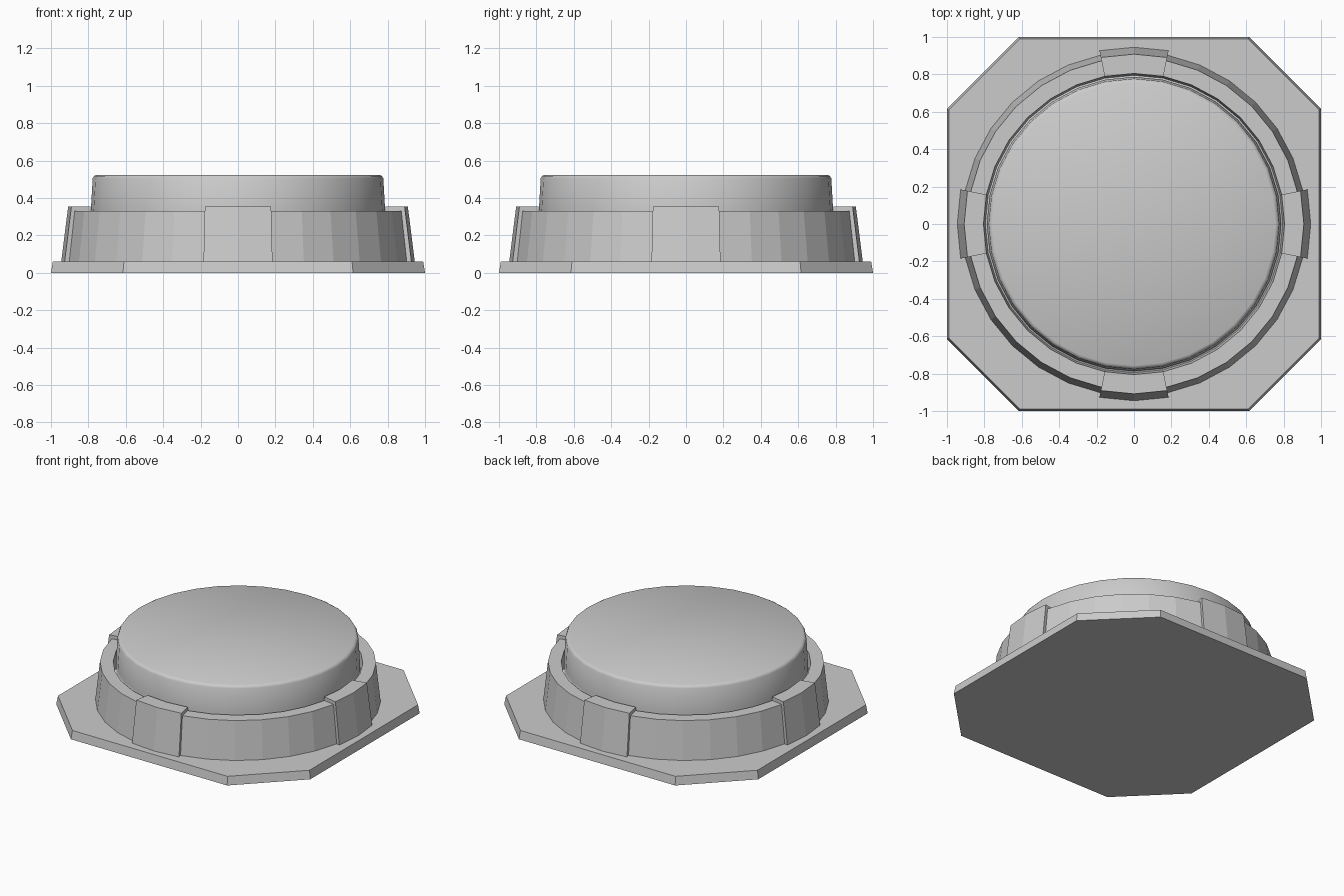
import bpy, bmesh
from math import sin, cos, radians

if "Cube" in bpy.data.objects:
    bpy.data.objects.remove(bpy.data.objects["Cube"])

SIDES = 32
STEP = 360 / SIDES


def finish(name, bm, smooth=False):
    bmesh.ops.remove_doubles(bm, verts=bm.verts, dist=1e-5)
    bmesh.ops.recalc_face_normals(bm, faces=bm.faces)
    mesh = bpy.data.meshes.new(name)
    bm.to_mesh(mesh)
    bm.free()
    for p in mesh.polygons:
        p.use_smooth = smooth
    ob = bpy.data.objects.new(name, mesh)
    bpy.context.collection.objects.link(ob)
    return ob


def loft(bm, rows):
    """Bridge successive rows of vertices; returns the created vertices."""
    vs = [[bm.verts.new(p) for p in row] for row in rows]
    for a, b in zip(vs, vs[1:]):
        for i in range(len(a) - 1):
            bm.faces.new((a[i], a[i + 1], b[i + 1], b[i]))
    return vs


def sweep(bm, profile, first, last, caps=False):
    """Turn an (r, z) profile from segment first to segment last."""
    rows = []
    for k in range(first, last + 1):
        a = radians(k * STEP)
        rows.append([(r * cos(a), r * sin(a), z) for r, z in profile])
    vs = loft(bm, rows)
    if caps:
        bm.faces.new(vs[0])
        bm.faces.new(vs[-1])
    return vs


# base plate: square with cut corners, slightly tapered
bm = bmesh.new()
rows = []
for h, c, z in ((1.0, 0.615, 0.0), (0.99, 0.61, 0.06)):
    ring = [(h, -c), (h, c), (c, h), (-c, h), (-h, c), (-h, -c), (-c, -h), (c, -h)]
    rows.append([(x, y, z) for x, y in ring + ring[:1]])
vs = loft(bm, rows)
for row in vs:
    bm.faces.new(row[:-1])
finish("base_plate", bm)

# collar wall: four arcs between the tabs
bm = bmesh.new()
for q in range(4):
    sweep(bm, [(0.92, 0.06), (0.89, 0.33), (0.805, 0.33), (0.795, 0.26)], q * 8 + 1, q * 8 + 7)
finish("collar", bm)

# four raised tabs on the axes
bm = bmesh.new()
for q in range(4):
    sweep(bm, [(0.945, 0.06), (0.908, 0.355), (0.805, 0.355), (0.795, 0.26), (0.795, 0.06)],
          q * 8 - 1, q * 8 + 1, caps=True)
finish("collar_tabs", bm)

# push button with a rounded rim, joined to the groove floor
bm = bmesh.new()
prof = [(0.795, 0.26), (0.788, 0.26), (0.787, 0.33), (0.777, 0.505), (0.77, 0.517), (0.757, 0.524)]
vs = sweep(bm, prof, 0, SIDES)
bm.faces.new([row[-1] for row in vs[:-1]])
finish("push_button", bm, smooth=True)
